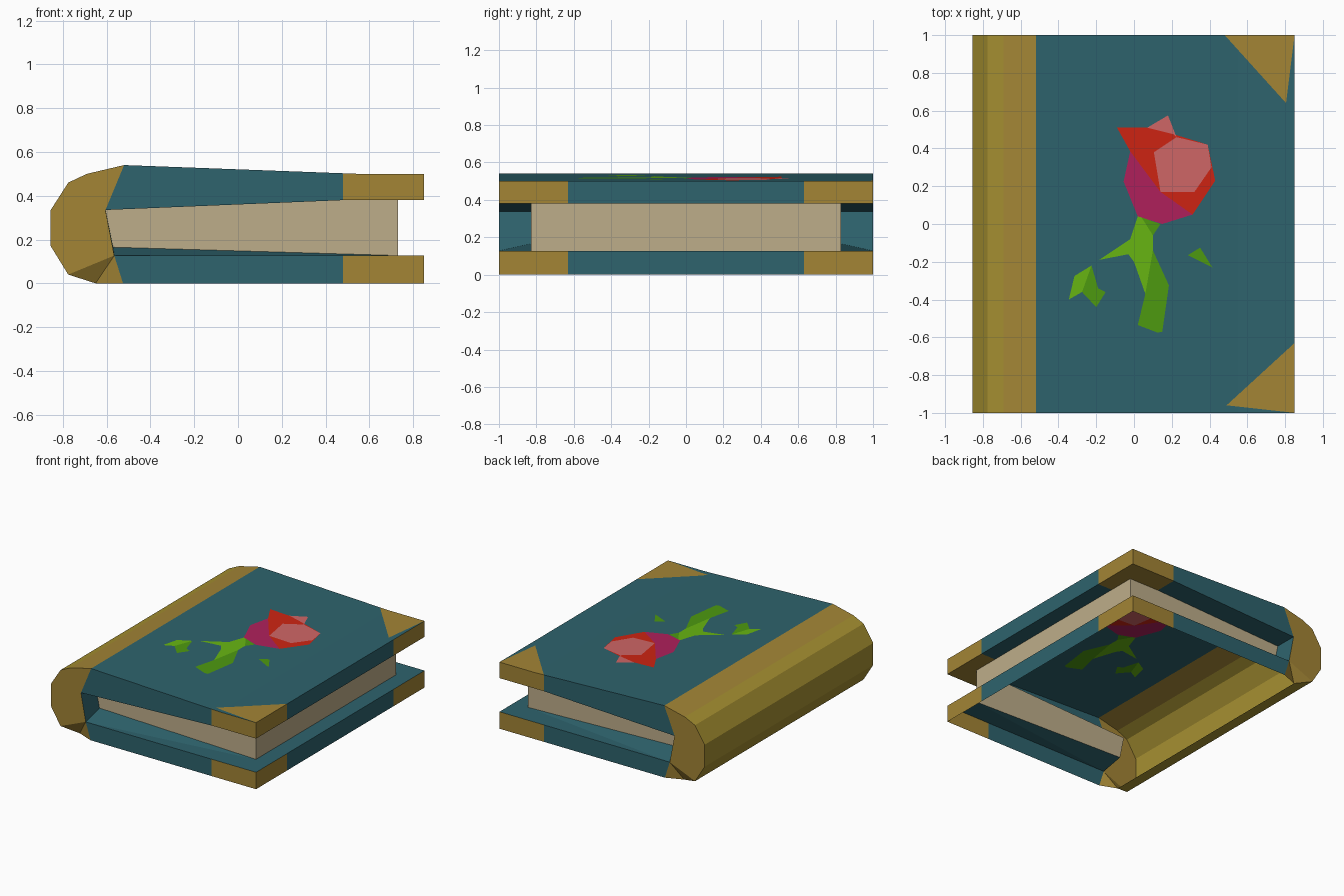
import bpy, bmesh
from mathutils import Vector
from mathutils.geometry import delaunay_2d_cdt

if "Cube" in bpy.data.objects:
    bpy.data.objects.remove(bpy.data.objects["Cube"])

# ---- palette (sRGB picked, stored as linear)
PALETTE = {
    "teal cover": (46, 99, 109), "corner gold": (163, 133, 53),
    "spine gold": (166, 144, 49), "page cream": (190, 174, 138),
    "petal red": (206, 36, 18), "petal pink": (208, 102, 102),
    "petal magenta": (176, 32, 92), "light green": (104, 182, 18),
    "dark green": (78, 154, 16),
}


def linear(c):
    c /= 255
    return c / 12.92 if c <= 0.04045 else ((c + 0.055) / 1.055) ** 2.4


MATS = {}
for name, rgb in PALETTE.items():
    m = bpy.data.materials.new(name)
    m.diffuse_color = (*[linear(c) for c in rgb], 1)
    m.use_nodes = True
    m.node_tree.nodes["Principled BSDF"].inputs["Base Color"].default_value = m.diffuse_color
    MATS[name] = m


def build(name, faces):
    """Make one flat-shaded object from (points, colour name) faces."""
    bm = bmesh.new()
    used = []
    for pts, col in faces:
        if col not in used:
            used.append(col)
        f = bm.faces.new([bm.verts.new(p) for p in pts])
        f.material_index = used.index(col)
    bmesh.ops.remove_doubles(bm, verts=bm.verts[:], dist=1e-4)
    me = bpy.data.meshes.new(name)
    bm.to_mesh(me)
    bm.free()
    for col in used:
        me.materials.append(MATS[col])
    ob = bpy.data.objects.new(name, me)
    bpy.context.collection.objects.link(ob)
    return ob


def both(faces):
    """Add the copy mirrored in y, with its winding reversed."""
    return faces + [([(x, -y, z) for x, y, z in reversed(p)], c) for p, c in faces]


def top_z(x):
    return max(0.5, 0.54 - 0.04 * (x + 0.52) / 1.07)


def under_z(x):
    return min(0.38, 0.335 + 0.045 * (x + 0.605) / 1.085)


TEAL, GOLD, SPINE, CREAM = "teal cover", "corner gold", "spine gold", "page cream"
XR, XP, YP, XG, YG = 0.85, 0.73, -0.83, 0.48, -0.63   # cover, pages, gold limits

# ---- top cover: one sheet with the corners and the rose cut into it
regions = [
    (TEAL, [(-.52, -1), (.55, -1), (.55, 1), (-.52, 1)]),
    (TEAL, [(.55, -1), (XR, -1), (XR, 1), (.55, 1)]),
    (GOLD, [(.48, 1), (.805, .64), (XR, 1)]),
    (GOLD, [(.49, -.96), (XR, -1), (XR, -.63)]),
    ("petal red", [(-.09, .51), (.07, .51), (.21, .475), (.39, .42), (.43, .23),
                   (.31, .05), (.14, .17), (-.02, .385)]),
    ("petal magenta", [(-.02, .385), (-.055, .225), (.02, .04), (.15, 0),
                       (.31, .05), (.14, .17)]),
    ("petal pink", [(.07, .51), (.18, .575), (.225, .46), (.21, .475)]),
    ("petal pink", [(.225, .46), (.39, .42), (.41, .30), (.32, .17), (.14, .17),
                    (.105, .38)]),
    ("light green", [(-.185, -.19), (-.02, -.08), (.02, .04), (.04, .035),
                     (.1, -.06), (.1, -.14), (.06, -.37), (0, -.2), (-.03, -.16)]),
    ("dark green", [(.1, -.14), (.185, -.325), (.15, -.57), (.125, -.575),
                    (.02, -.535), (.06, -.37)]),
    ("dark green", [(.04, .035), (.14, 0), (.1, -.06)]),
    ("light green", [(-.345, -.4), (-.315, -.275), (-.225, -.22), (-.275, -.36)]),
    ("dark green", [(-.225, -.22), (-.19, -.34), (-.15, -.36), (-.2, -.44),
                    (-.275, -.36)]),
    ("dark green", [(.285, -.165), (.35, -.125), (.415, -.23)]),
]
verts, loops = [], []
for _, poly in regions:
    area = sum(a[0] * b[1] - b[0] * a[1] for a, b in zip(poly, poly[1:] + poly[:1]))
    poly = poly if area > 0 else poly[::-1]
    loops.append(list(range(len(verts), len(verts) + len(poly))))
    verts += [Vector(p) for p in poly]
cv, _, cf, _, _, origin = delaunay_2d_cdt(verts, [], loops, 1, 1e-4)
build("top_cover", [([(cv[i].x, cv[i].y, top_z(cv[i].x)) for i in f],
                     regions[max(o)][0]) for f, o in zip(cf, origin) if o])

# ---- upper cover edges and underside of the overhang
u = under_z
build("upper_cover_edges", both([
    ([(-.605, -1, .335), (XG, -1, .38), (XG, -1, top_z(XG)), (-.52, -1, .54)], TEAL),
    ([(XG, -1, .38), (XR, -1, .38), (XR, -1, .5), (.55, -1, .5),
      (XG, -1, top_z(XG))], GOLD),
    ([(XR, -1, .38), (XR, YG, .38), (XR, YG, .5), (XR, -1, .5)], GOLD),
    ([(XR, YG, .38), (XR, 0, .38), (XR, 0, .5), (XR, YG, .5)], TEAL),
    ([(-.605, -1, .335), (-.605, YP, .335), (XG, YP, u(XG)), (XG, -1, .38)], TEAL),
    ([(XG, -1, .38), (XG, YP, .38), (XP, YP, .38), (XR, -1, .38)], GOLD),
    ([(XR, -1, .38), (XP, YP, .38), (XP, YG, .38), (XR, YG, .38)], GOLD),
    ([(XR, YG, .38), (XP, YG, .38), (XP, 0, .38), (XR, 0, .38)], TEAL),
]))

# ---- lower cover edges and top of its rim (the bottom stays open)
L = .127
build("lower_cover_edges", both([
    ([(-.525, -1, 0), (XG, -1, 0), (XG, -1, L), (-.565, -1, L)], TEAL),
    ([(XG, -1, 0), (XR, -1, 0), (XR, -1, L), (XG, -1, L)], GOLD),
    ([(XR, -1, 0), (XR, YG, 0), (XR, YG, L), (XR, -1, L)], GOLD),
    ([(XR, YG, 0), (XR, 0, 0), (XR, 0, L), (XR, YG, L)], TEAL),
    ([(-.565, -1, L), (XR, -1, L), (XP, YP, L)], TEAL),
    ([(-.565, -1, L), (XP, YP, L), (-.57, YP, .165)], TEAL),
    ([(XR, -1, L), (XR, 0, L), (XP, 0, L), (XP, YP, L)], TEAL),
    # inner wall of the spine, between the covers
    ([(-.565, -1, L), (-.57, YP, .165), (-.605, YP, .335), (-.605, -1, .335)], TEAL),
]))

# ---- page block sides
build("pages", both([
    ([(-.57, YP, .165), (XP, YP, L), (XP, YP, .38), (XG, YP, .38),
      (-.605, YP, .335)], CREAM),
    ([(XP, YP, L), (XP, 0, L), (XP, 0, .38), (XP, YP, .38)], CREAM),
]))

# ---- rounded spine: strips along the profile, then the end caps
profile = [(-.52, -1, .54), (-.69, -1, .5), (-.775, -1, .46), (-.855, -1, .335),
           (-.855, -1, .17), (-.775, -1, .04), (-.65, -.95, 0)]
spine = []
for i, (a, b) in enumerate(zip(profile, profile[1:])):
    spine.append(([a, (a[0], 0, a[2]), (b[0], 0, b[2]), b], SPINE if i else GOLD))
inner, foot = (-.565, -1, L), (-.525, -1, 0)
spine += [
    (profile[:6] + [inner, (-.605, -1, .335)], GOLD),
    ([profile[5], profile[6], inner], GOLD),
    ([profile[6], foot, inner], GOLD),
]
build("spine", both(spine))
